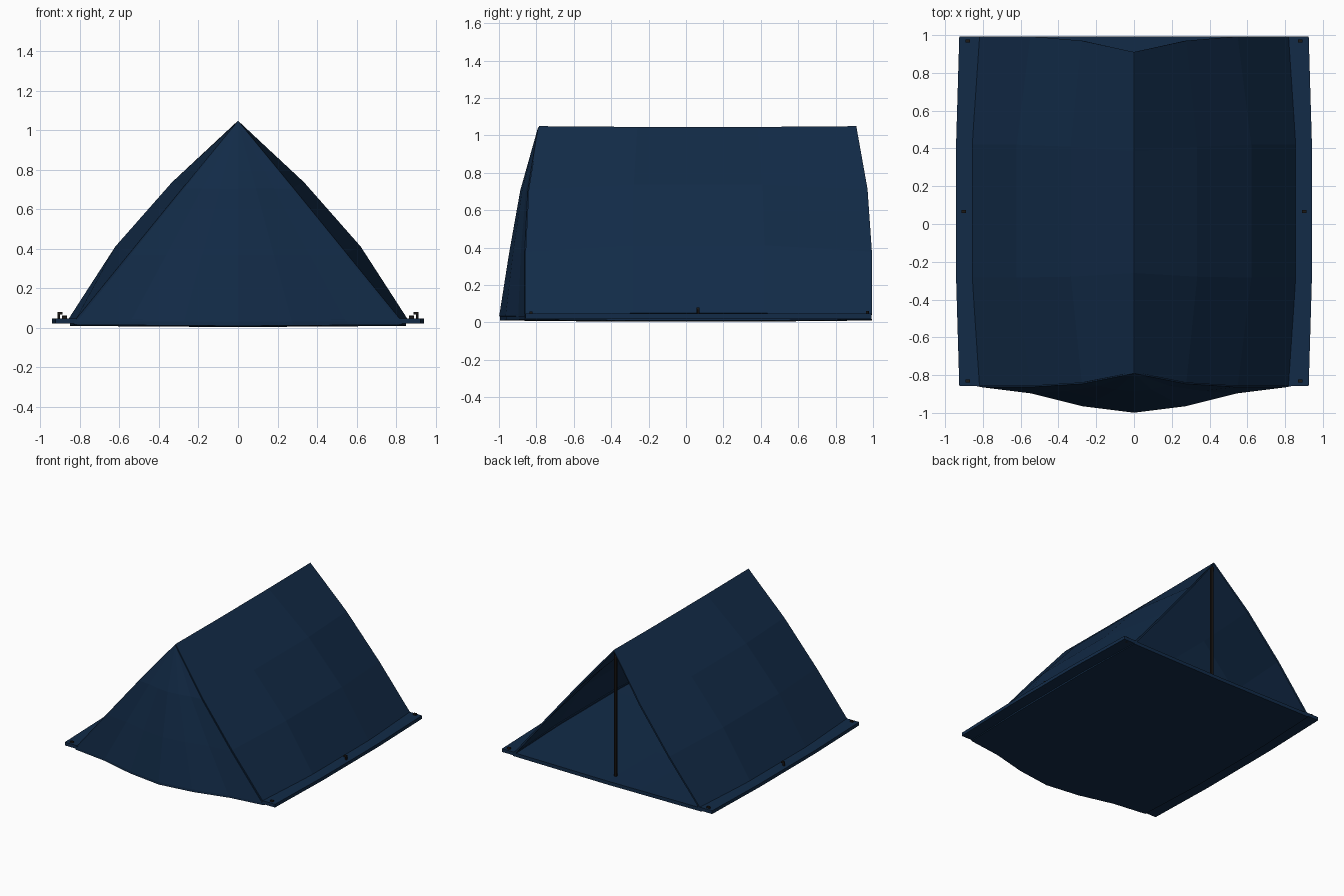
import bpy, bmesh, math

if "Cube" in bpy.data.objects:
    bpy.data.objects.remove(bpy.data.objects["Cube"])


def material(name, rgb):
    m = bpy.data.materials.new(name)
    m.diffuse_color = (*rgb, 1)
    m.use_nodes = True
    m.node_tree.nodes["Principled BSDF"].inputs["Base Color"].default_value = m.diffuse_color
    return m


NAVY = material("navy canvas", (0.006, 0.024, 0.064))
DARK = material("dark metal", (0.011, 0.009, 0.008))


def add(name, bm, mat):
    me = bpy.data.meshes.new(name)
    bm.to_mesh(me)
    bm.free()
    ob = bpy.data.objects.new(name, me)
    me.materials.append(mat)
    bpy.context.collection.objects.link(ob)
    return ob


def sheet(name, nu, nv, fn, thick):
    """Grid cloth surface from fn(i, j), given thickness."""
    bm = bmesh.new()
    g = [[bm.verts.new(fn(i, j)) for j in range(nv + 1)] for i in range(nu + 1)]
    for i in range(nu):
        for j in range(nv):
            bm.faces.new((g[i][j], g[i + 1][j], g[i + 1][j + 1], g[i][j + 1]))
    bmesh.ops.remove_doubles(bm, verts=bm.verts, dist=1e-4)
    ob = add(name, bm, NAVY)
    mod = ob.modifiers.new("thickness", "SOLIDIFY")
    mod.thickness = thick
    mod.offset = 0
    return ob


FRONT = [-0.785, -0.84, -0.857, -0.857]   # end edges from ridge to hem
BACK = [0.91, 0.97, 0.993, 0.993]
LENGTH = [0, 0.31, 0.69, 1]
BULGE = [(0, -0.004), (0.058, 0.024), (0.072, 0.034), (0.035, 0.005)]


# Roof: both slopes, billowing between the straight ends
def roof(i, j):
    k = abs(j - 3)
    sg = (j > 3) - (j < 3)
    u = LENGTH[i]
    mid = 1 if i in (1, 2) else 0
    x = 0.815 * k / 3 + mid * BULGE[k][0]
    z = 1.042 - 1.002 * k / 3 + mid * BULGE[k][1]
    return (sg * x, FRONT[k] + u * (BACK[k] - FRONT[k]), z)


sheet("roof", 3, 6, roof, 0.014)


# Closed front panel, billowing forward towards the bottom
def front(i, j):
    s = (j - 3) / 3
    b = (0, 0.04, 0.083, 0.136)[i] * (1 + math.cos(math.pi * s)) / 2
    return (0.815 * s * i / 3, FRONT[i] - b, 1.042 - 1.01 * i / 3)


sheet("front_panel", 3, 6, front, 0.012)


# Ground sheet following the bowed front hem
def floor(i, j):
    s = (j - 3) / 3
    y0 = -0.86 - 0.135 * (1 + math.cos(math.pi * s)) / 2
    mid = 1 if i in (1, 2) else 0
    x = s * (0.83 + 0.02 * mid)
    z = 0.03 - 0.006 * (1 - abs(s)) - 0.006 * mid
    return (x, y0 + LENGTH[i] * (0.993 - y0), z)


sheet("ground_sheet", 3, 6, floor, 0.028)


# Side flaps along both hems
for side, sg in (("right", 1), ("left", -1)):
    def flap(i, j):
        mid = 1 if i in (1, 2) else 0
        x = (0.80 + 0.03 * mid, 0.925 + 0.017 * mid)[j]
        return (sg * x, -0.857 + LENGTH[i] * 1.85, 0.035)

    sheet(side + "_flap", 3, 1, flap, 0.026)


def rod(bm, x, y, z0, z1, r, n):
    v = bmesh.ops.create_cone(bm, cap_ends=True, segments=n, radius1=r,
                              radius2=r, depth=z1 - z0)["verts"]
    bmesh.ops.translate(bm, verts=v, vec=(x, y, (z0 + z1) / 2))


# Upright poles
for name, y in (("front_pole", -0.755), ("back_pole", 0.885)):
    bm = bmesh.new()
    rod(bm, 0, y, 0.03, 1.02, 0.012, 8)
    add(name, bm, DARK)

# Hooked pegs through the flaps
for sg in (-1, 1):
    for k, (x, y, top) in enumerate(((0.885, -0.83, 0.058), (0.907, 0.065, 0.08),
                                     (0.885, 0.97, 0.062))):
        bm = bmesh.new()
        rod(bm, sg * x, y, 0.022, top, 0.008, 6)
        v = bmesh.ops.create_cube(bm, size=1)["verts"]
        bmesh.ops.scale(bm, verts=v, vec=(0.024, 0.016, 0.012))
        bmesh.ops.translate(bm, verts=v, vec=(sg * (x - 0.006), y, top - 0.006))
        add("peg_%s_%d" % ("right" if sg > 0 else "left", k + 1), bm, DARK)
